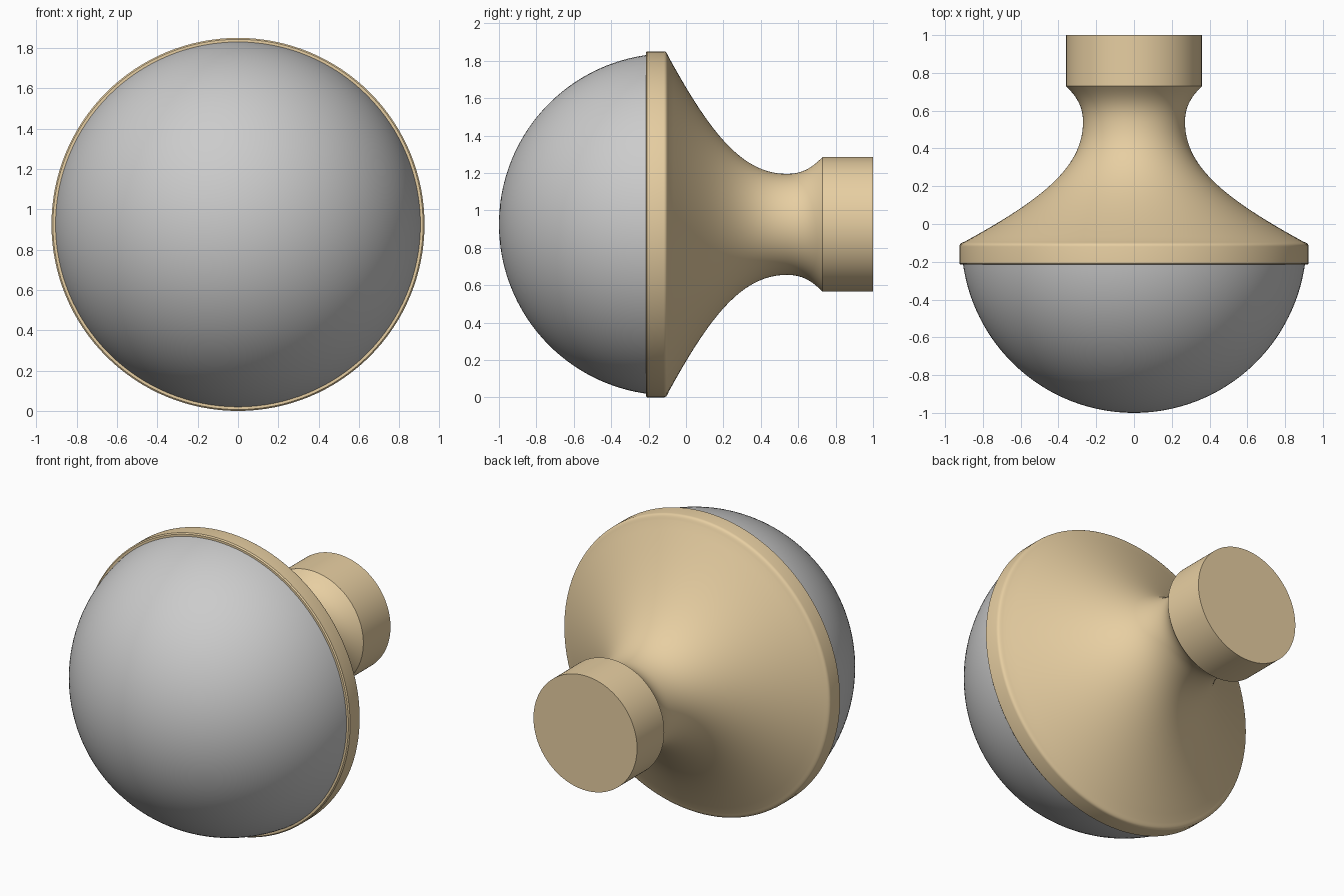
import bpy
import bmesh
import math
from mathutils import Vector, Matrix
from mathutils.geometry import interpolate_bezier

RADIUS = 0.925      # rim radius, also the height of the axis
SEGMENTS = 128

cube = bpy.data.objects.get("Cube")
if cube:
    bpy.data.objects.remove(cube, do_unlink=True)


def make_material(name, colour):
    mat = bpy.data.materials.new(name)
    mat.use_nodes = True
    mat.diffuse_color = colour
    mat.node_tree.nodes["Principled BSDF"].inputs["Base Color"].default_value = colour
    return mat


def lathe(name, profile, material=None, sharp_angle=30):
    """Spin a list of (y, radius) points around the y axis."""
    bm = bmesh.new()
    verts = [bm.verts.new((r, y, 0)) for y, r in profile]
    edges = [bm.edges.new(pair) for pair in zip(verts, verts[1:])]
    bmesh.ops.spin(bm, geom=verts + edges, cent=(0, 0, 0), axis=(0, 1, 0),
                   angle=math.tau, steps=SEGMENTS, use_duplicate=False)
    bmesh.ops.remove_doubles(bm, verts=bm.verts, dist=0.0001)
    bmesh.ops.recalc_face_normals(bm, faces=bm.faces)
    # Make sure the first cap or pole faces forward
    front = min(bm.faces, key=lambda f: f.calc_center_median().y)
    if front.normal.y > 0:
        bmesh.ops.reverse_faces(bm, faces=bm.faces)
    bmesh.ops.transform(bm, matrix=Matrix.Translation((0, 0, RADIUS)), verts=bm.verts)
    mesh = bpy.data.meshes.new(name)
    bm.to_mesh(mesh)
    bm.free()
    obj = bpy.data.objects.new(name, mesh)
    bpy.context.collection.objects.link(obj)
    if material:
        mesh.materials.append(material)
    bpy.ops.object.select_all(action='DESELECT')
    obj.select_set(True)
    bpy.context.view_layer.objects.active = obj
    bpy.ops.object.shade_smooth_by_angle(angle=math.radians(sharp_angle))
    return obj


def bezier(points, count):
    curve = interpolate_bezier(*[Vector(p) for p in points], count)
    return [(p.x, p.y) for p in curve]


tan = make_material("tan", (0.8, 0.62, 0.36, 1))

# Front dome: a spherical cap tucked slightly into the rim
dome_radius, dome_centre = 0.914, -0.086
dome_end = math.acos(0.12 / dome_radius)
dome = []
for i in range(41):
    a = dome_end * i / 40
    dome.append((dome_centre - dome_radius * math.cos(a), dome_radius * math.sin(a)))
lathe("dome", dome)

# Base: rim with softened edges, flared neck and cylindrical stem
rim = [(-0.215, 0.89), (-0.215, 0.918), (-0.208, RADIUS)]
rim_edge = bezier([(-0.12, RADIUS), (-0.102, RADIUS), (-0.1, 0.91), (-0.09, 0.89)], 7)
flare = bezier([(-0.09, 0.89), (0.13, 0.49), (0.3, 0.27), (0.54, 0.27)], 28)
collar = bezier([(0.54, 0.27), (0.63, 0.27), (0.68, 0.31), (0.73, 0.36)], 12)
stem = [(1, 0.36), (1, 0)]
lathe("base", rim + rim_edge + flare[1:] + collar[1:] + stem, tan)
